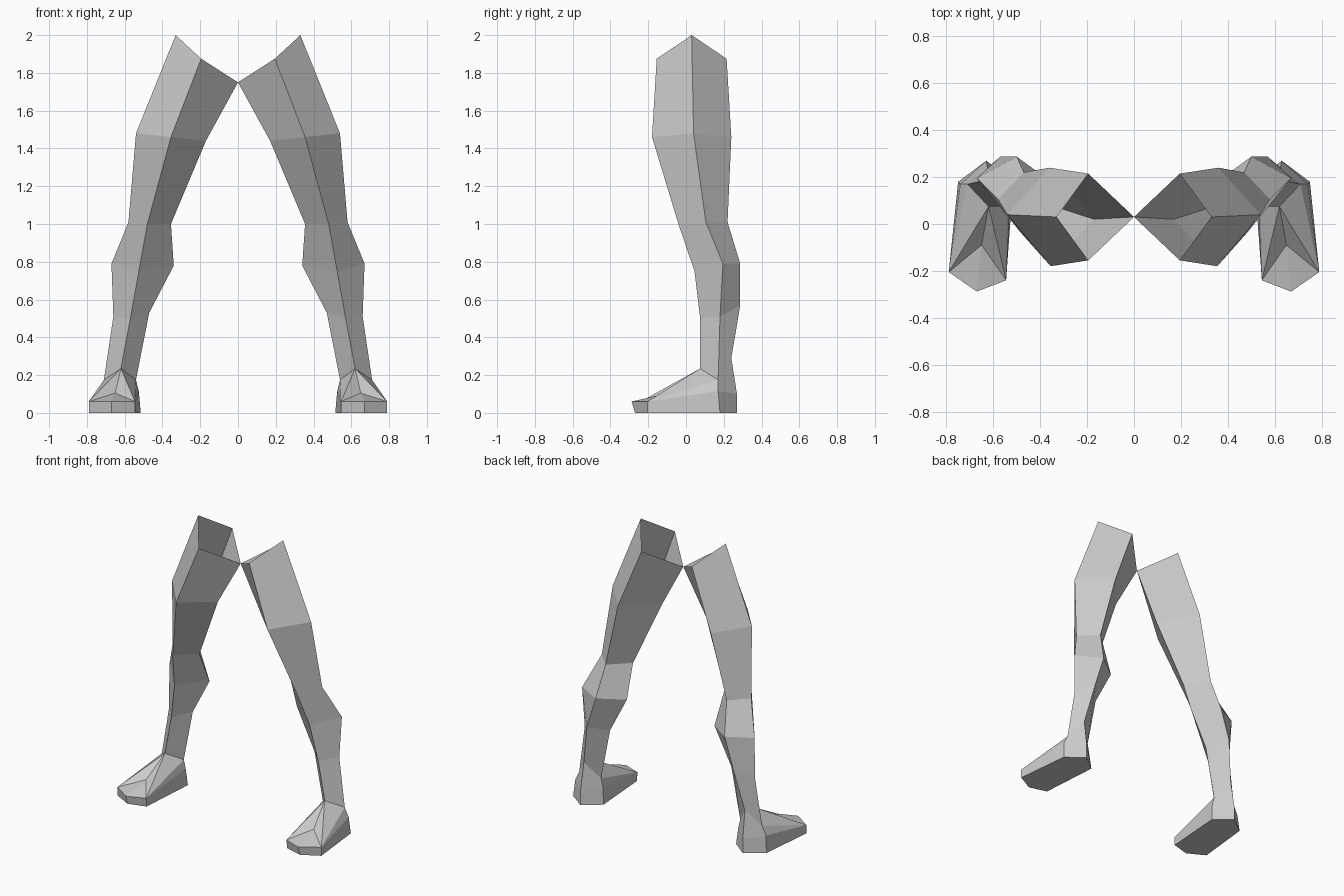
import bpy

if "Cube" in bpy.data.objects:
    bpy.data.objects.remove(bpy.data.objects["Cube"])


def make(name, verts, faces):
    """Mesh for the +x leg, mirrored across x = 0."""
    me = bpy.data.meshes.new(name)
    me.from_pydata(verts, [], faces)
    ob = bpy.data.objects.new(name, me)
    bpy.context.collection.objects.link(ob)
    m = ob.modifiers.new("mirror", 'MIRROR')
    m.use_mirror_merge = False
    return ob


def loft(name, rings):
    """Open four-sided tube; rings run from the top down."""
    verts = [p for r in rings for p in r]
    faces = []
    for k in range(len(rings) - 1):
        for i in range(4):
            a, b = 4 * k + i, 4 * k + (i + 1) % 4
            faces.append((a, a + 4, b + 4, b))
    return make(name, verts, faces)


# Cross-sections: outer, back, inner, front corner
hip = [(.33, .03, 2.0), (.195, .215, 1.875), (0, .03, 1.75), (.195, -.155, 1.875)]
mid_thigh = [(.54, .04, 1.48), (.36, .24, 1.46), (.17, .02, 1.44), (.355, -.18, 1.46)]
knee = [(.58, .105, 1.01), (.47, .22, 1.01), (.355, .08, 1.0), (.48, -.04, 1.0)]
calf = [(.67, .195, .79), (.50, .287, .79), (.34, .17, .78), (.525, .045, .75)]
shin = [(.66, .18, .51), (.57, .287, .57), (.47, .17, .53), (.57, .075, .50)]
ankle = [(.71, .17, .175), (.625, .24, .29), (.54, .17, .175), (.62, .075, .235)]

# Legs, open at the hip
loft("thighs", [hip, mid_thigh, knee])
loft("lower_legs", [knee, calf, shin, ankle])

# Foot outline: toe, outer toe, outer side, heel, inner side, inner toe
rim = [(.67, -.288, .06), (.79, -.205, .06), (.74, .17, .115),
       (.63, .27, .10), (.525, .17, .115), (.545, -.24, .06)]
sole = [(.67, -.27, 0), (.79, -.205, 0), (.75, .18, 0),
        (.63, .27, 0), (.515, .18, 0), (.545, -.235, 0)]
instep = (.65, -.09, .105)
verts = ankle + rim + sole + [instep]
O, B, I, F, P = 0, 1, 2, 3, 16
faces = [(4 + i, 10 + i, 10 + (i + 1) % 6, 4 + (i + 1) % 6) for i in range(6)]
faces.append(tuple(range(15, 9, -1)))
faces += [(P, 4, 5), (P, 9, 4), (F, P, 5), (F, 5, O), (O, 5, 6),
          (F, 9, P), (F, I, 9), (I, 8, 9), (O, 6, 7, B), (B, 7, 8, I)]
make("feet", verts, faces)
